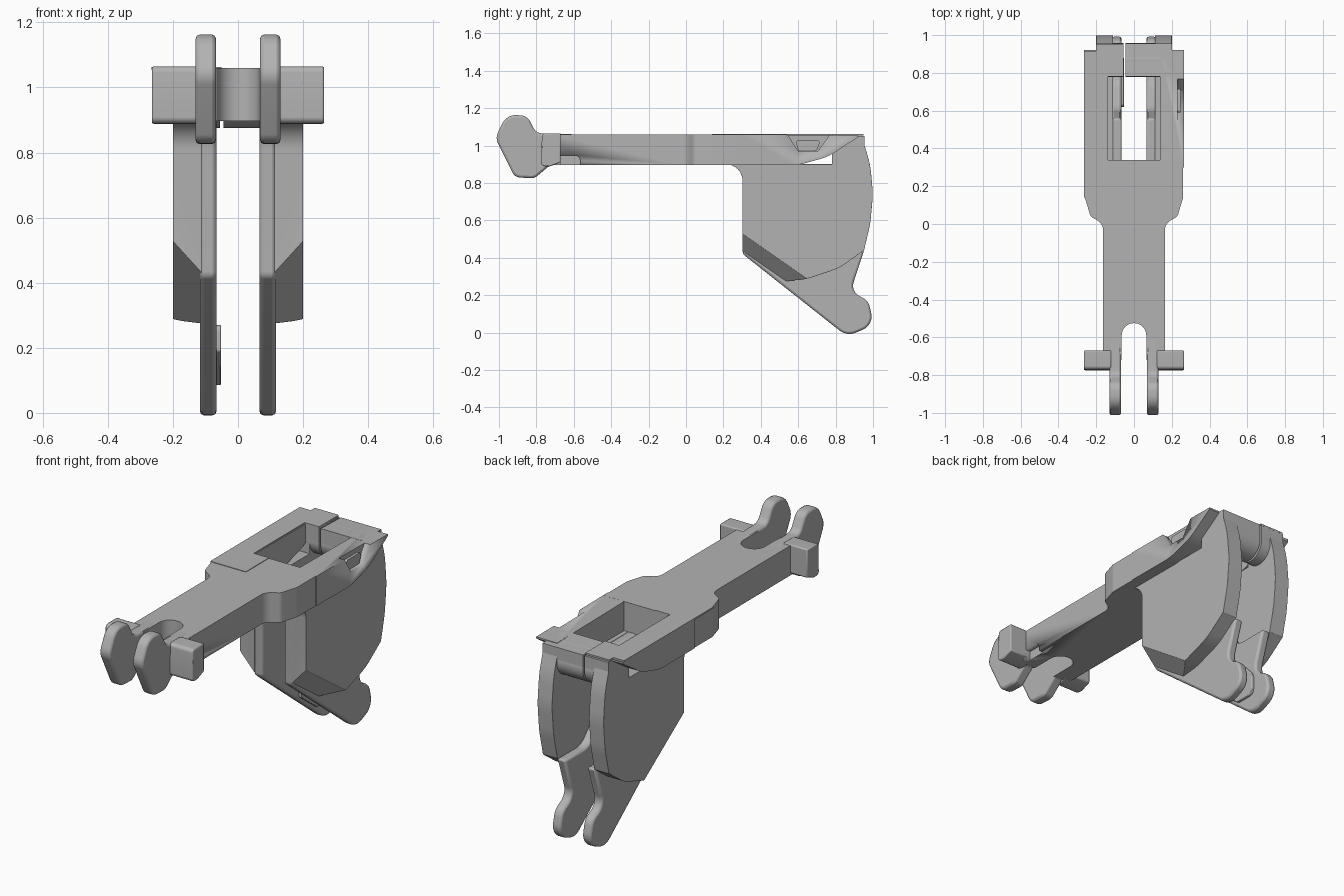
import bpy, bmesh, math
from mathutils import Vector

cube = bpy.data.objects.get("Cube")
if cube:
    bpy.data.objects.remove(cube)

grey = bpy.data.materials.new("plain grey")
grey.use_nodes = True
GREY = (0.45, 0.45, 0.45, 1)
grey.diffuse_color = GREY
grey.node_tree.nodes["Principled BSDF"].inputs["Base Color"].default_value = GREY


def rounded(points, steps=8):
    """Turn (a, b, radius) corners into a smooth outline; radius is optional."""
    out, n = [], len(points)
    for i, p in enumerate(points):
        here = Vector(p[:2])
        if len(p) < 3:
            out.append(here)
            continue
        prev = (Vector(points[i - 1][:2]) - here)
        nxt = (Vector(points[(i + 1) % n][:2]) - here)
        half = prev.angle(nxt) / 2
        reach = min(p[2] / math.tan(half), prev.length * .49, nxt.length * .49)
        radius = reach * math.tan(half)
        prev.normalize()
        nxt.normalize()
        centre = here + (prev + nxt).normalized() * (radius / math.sin(half))
        start, end = here + prev * reach - centre, here + nxt * reach - centre
        sweep = start.angle_signed(end)
        a0 = math.atan2(start.y, start.x)
        for k in range(steps + 1):
            a = a0 - sweep * k / steps
            out.append(centre + radius * Vector((math.cos(a), math.sin(a))))
    return out


def prism(name, points, lo, hi, axis="x", side=1, bevel=0.0, cut=None):
    """Extrude an outline: yz outline along x, or xy outline along z."""
    bm = bmesh.new()
    place = (lambda p, d: (d, p[0], p[1])) if axis == "x" else (lambda p, d: (p[0], p[1], d))
    outline = rounded(points)
    face = bm.faces.new([bm.verts.new(place(p, lo)) for p in outline])
    new = bmesh.ops.extrude_face_region(bm, geom=[face])["geom"]
    shift = Vector(place((0, 0), hi - lo))
    bmesh.ops.translate(bm, vec=shift, verts=[v for v in new if isinstance(v, bmesh.types.BMVert)])
    if cut:
        a, b, c = map(Vector, cut)
        normal = (b - a).cross(c - a)
        normal *= 1 if normal.x > 0 else -1
        bmesh.ops.bisect_plane(bm, geom=bm.verts[:] + bm.edges[:] + bm.faces[:],
                               plane_co=a, plane_no=normal, clear_outer=True)
        bmesh.ops.holes_fill(bm, edges=[e for e in bm.edges if e.is_boundary])
    for v in bm.verts:
        v.co.x *= side
    bmesh.ops.recalc_face_normals(bm, faces=bm.faces)
    mesh = bpy.data.meshes.new(name)
    bm.to_mesh(mesh)
    bm.free()
    obj = bpy.data.objects.new(name, mesh)
    bpy.context.collection.objects.link(obj)
    mesh.materials.append(grey)
    bpy.ops.object.select_all(action="DESELECT")
    obj.select_set(True)
    bpy.context.view_layer.objects.active = obj
    bpy.ops.object.shade_smooth_by_angle(angle=math.radians(32))
    if bevel:
        mod = obj.modifiers.new("soft edges", "BEVEL")
        mod.width, mod.segments, mod.limit_method = bevel, 2, "ANGLE"
        mod.angle_limit = math.radians(40)
    return obj


def carve(target, cutter):
    mod = target.modifiers.new("cut", "BOOLEAN")
    mod.operation, mod.object = "DIFFERENCE", cutter
    mod.solver = "EXACT"
    cutter.hide_render = True
    cutter.hide_set(True)


def disc(y, z, r, n=28):
    return [(y + r * math.cos(math.tau * k / n), z + r * math.sin(math.tau * k / n)) for k in range(n)]


# Arm: shank with a flared shoulder and a round-ended slot between the fingers
half = [(.26, .34), (.26, .14, .03), (.23, .04, .03), (.163, 0, .06), (.163, -.72),
        (.065, -.72), (.065, -.525, .064)]
plan = half + [(-p[0],) + p[1:] for p in reversed(half)]
arm = prism("arm", plan, .897, 1.06, axis="z")
prism("front_crossbar", disc(.265, .972, .075), -.14, .14)

# Rear crossbar in two halves with a fine seam
for name, lo, hi in (("rear_crossbar_wide", -.045, .2), ("rear_crossbar_narrow", -.2, -.055)):
    prism(name, disc(.868, .965, .089), lo, hi)
    prism(name + "_top", [(.78, .97), (.78, 1.056), (.955, 1.05), (.955, .97)], lo, hi)

# Raised cover lining one side of the window
prism("side_cover", [(-.05, .14), (-.266, .14), (-.266, .915), (-.2, .915), (-.2, .95), (-.055, .95),
                     (-.055, .78), (-.142, .78), (-.142, .34), (-.05, .34)],
      1.054, 1.063, axis="z")

rail = [(.3, .897), (.6, .895, .3), (.76, .94, .3), (.92, 1.045), (.92, 1.054), (.3, 1.06)]
cheek = [(.12, .9), (.303, .9, .16), (.303, .42, .03), (.53, .275), (.64, .285, .3), (.82, .345, .3),
         (.952, .44), (.985, .58, .5), (1.0, .74, .5), (.985, .9, .5), (.94, 1.05), (.78, 1.05), (.78, .9)]
limb = [(.12, .9), (.303, .9, .16), (.303, .42, .03), (.86, -.02, .085), (1.005, .04, .085),
        (.975, .17, .07), (.88, .22, .08), (.952, .44), (.75, .44, .1), (.6, .6, .15), (.56, .9)]
finger = [(-.72, 1.064), (-.8, 1.066, .05), (-.85, 1.16, .06), (-.96, 1.165, .085), (-1.02, 1.04, .07),
          (-.915, .83, .05), (-.81, .825, .05), (-.72, .9, .04), (-.6, .9), (-.6, 1.06)]
lug = [(-.67, 1.065), (-.77, 1.065, .02), (-.775, .89, .02), (-.73, .888), (-.67, .91)]

for side, word in ((1, "left"), (-1, "right")):
    rail_obj = prism(word + "_rail", rail, .137, .264, side=side)
    prism(word + "_cheek", cheek, .112, .2, side=side, bevel=.006,
          cut=((.2, .3, .53), (.2, .63, .30), (.1, .3, .42)))
    prism(word + "_limb", limb, .066, .117, side=side, bevel=.012)
    prism(word + "_finger", finger, .068, .13, side=side, bevel=.012)
    prism(word + "_lug", lug, .12, .265, side=side, bevel=.006)
    # Small notch under the shank, behind each lug
    carve(arm, prism(word + "_notch_cutter", [(-.67, .88), (-.67, .948), (-.565, .948, .03), (-.565, .88)],
                     .135, .18, side=side))
    if side == 1:
        # Tapered pocket on one rail, with a latch tab inside
        carve(rail_obj, prism("pocket_cutter", [(.53, 1.08), (.6, .97), (.705, .97), (.785, 1.08)], .23, .28))
        prism("latch_tab", [(.585, 1.03, .015), (.6, .972), (.7, .972, .02), (.72, 1.03, .015)], .22, .245)

# Boss on the inner face of one limb
prism("limb_boss", [(.62, .27, .02), (.62, .19), (.76, .085), (.88, .085, .03), (.88, .2, .03), (.82, .27, .02)],
      .052, .07, side=-1, bevel=.004)
